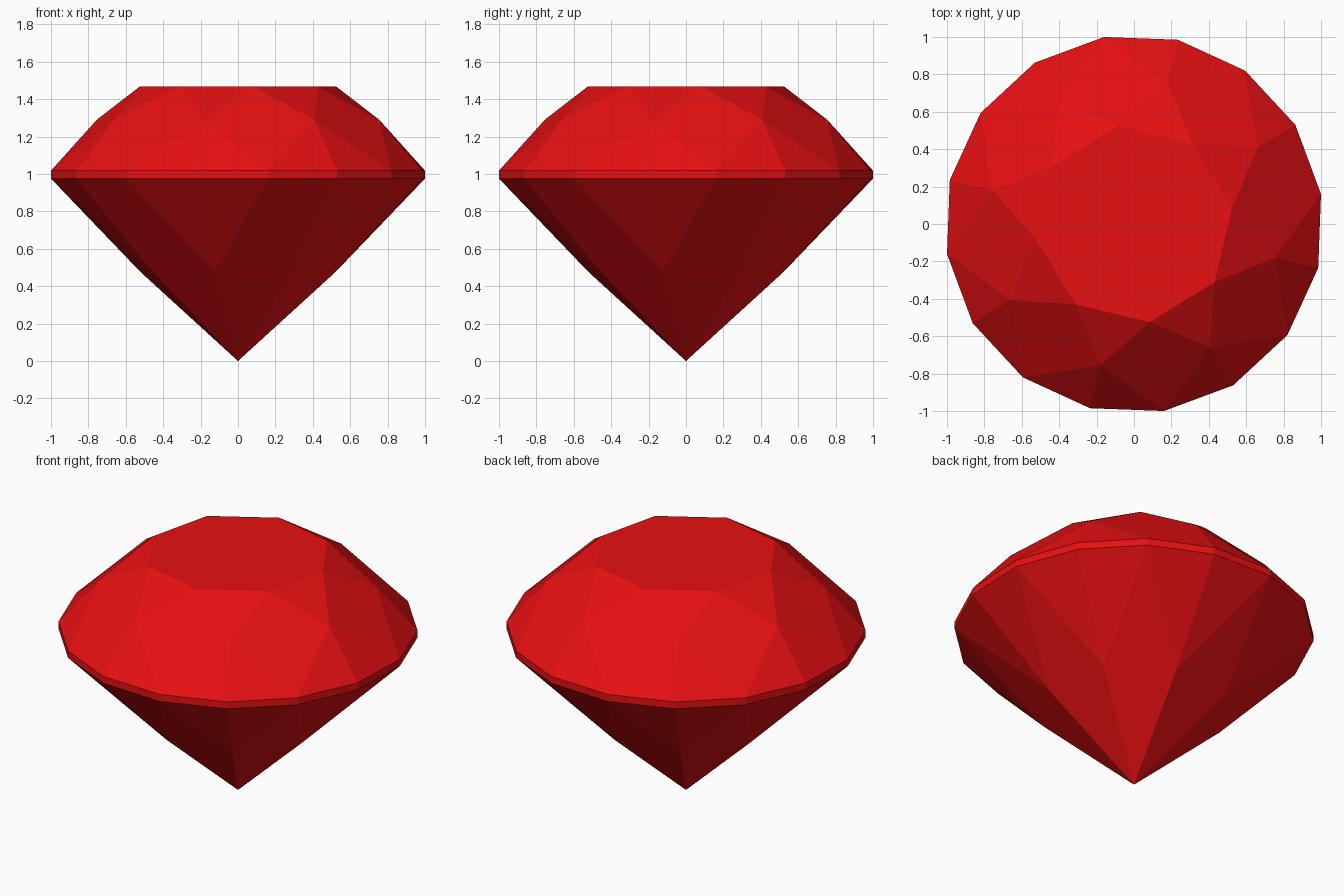
import bpy, bmesh, math

if "Cube" in bpy.data.objects:
    bpy.data.objects.remove(bpy.data.objects["Cube"])

OFFSET = math.radians(9.1)   # the stone is turned slightly about z
STEP = math.radians(22.5)

red = bpy.data.materials.new("ruby red")
red.diffuse_color = (0.80, 0.005, 0.006, 1.0)
red.use_nodes = True
red.node_tree.nodes["Principled BSDF"].inputs["Base Color"].default_value = red.diffuse_color

bm = bmesh.new()


def ring(radius, z, count, shift=0.0):
    """Evenly spaced points; shift is in sixteenths of a turn."""
    pts = []
    for i in range(count):
        a = OFFSET + STEP * shift + 2 * math.pi * i / count
        pts.append(bm.verts.new((radius * math.cos(a), radius * math.sin(a), z)))
    return pts


table = ring(0.531, 1.468, 8)
crown = ring(0.776, 1.29, 8, 1)
girdle_top = ring(1.0125, 1.018, 16)
girdle_low = ring(1.0125, 0.975, 16)
pavilion = ring(0.535, 0.475, 8, 1)
culet = bm.verts.new((0, 0, 0))

# flat table
bm.faces.new(table)

for k in range(8):
    n, g = (k + 1) % 8, 2 * k
    g1, g2 = g + 1, (g + 2) % 16
    # crown: star, kite and two girdle facets
    bm.faces.new((table[k], crown[k], table[n]))
    bm.faces.new((table[k], crown[k - 1], girdle_top[g], crown[k]))
    bm.faces.new((crown[k], girdle_top[g], girdle_top[g1]))
    bm.faces.new((crown[k], girdle_top[g1], girdle_top[g2]))
    # thin girdle band
    for a, b in ((g, g1), (g1, g2)):
        bm.faces.new((girdle_top[a], girdle_low[a], girdle_low[b], girdle_top[b]))
    # pavilion: two girdle facets and a long kite down to the point
    bm.faces.new((pavilion[k], girdle_low[g1], girdle_low[g]))
    bm.faces.new((pavilion[k], girdle_low[g2], girdle_low[g1]))
    bm.faces.new((culet, pavilion[k], girdle_low[g], pavilion[k - 1]))

bmesh.ops.recalc_face_normals(bm, faces=bm.faces)
mesh = bpy.data.meshes.new("cut_gemstone")
bm.to_mesh(mesh)
bm.free()
mesh.materials.append(red)
gem = bpy.data.objects.new("cut_gemstone", mesh)
bpy.context.collection.objects.link(gem)
